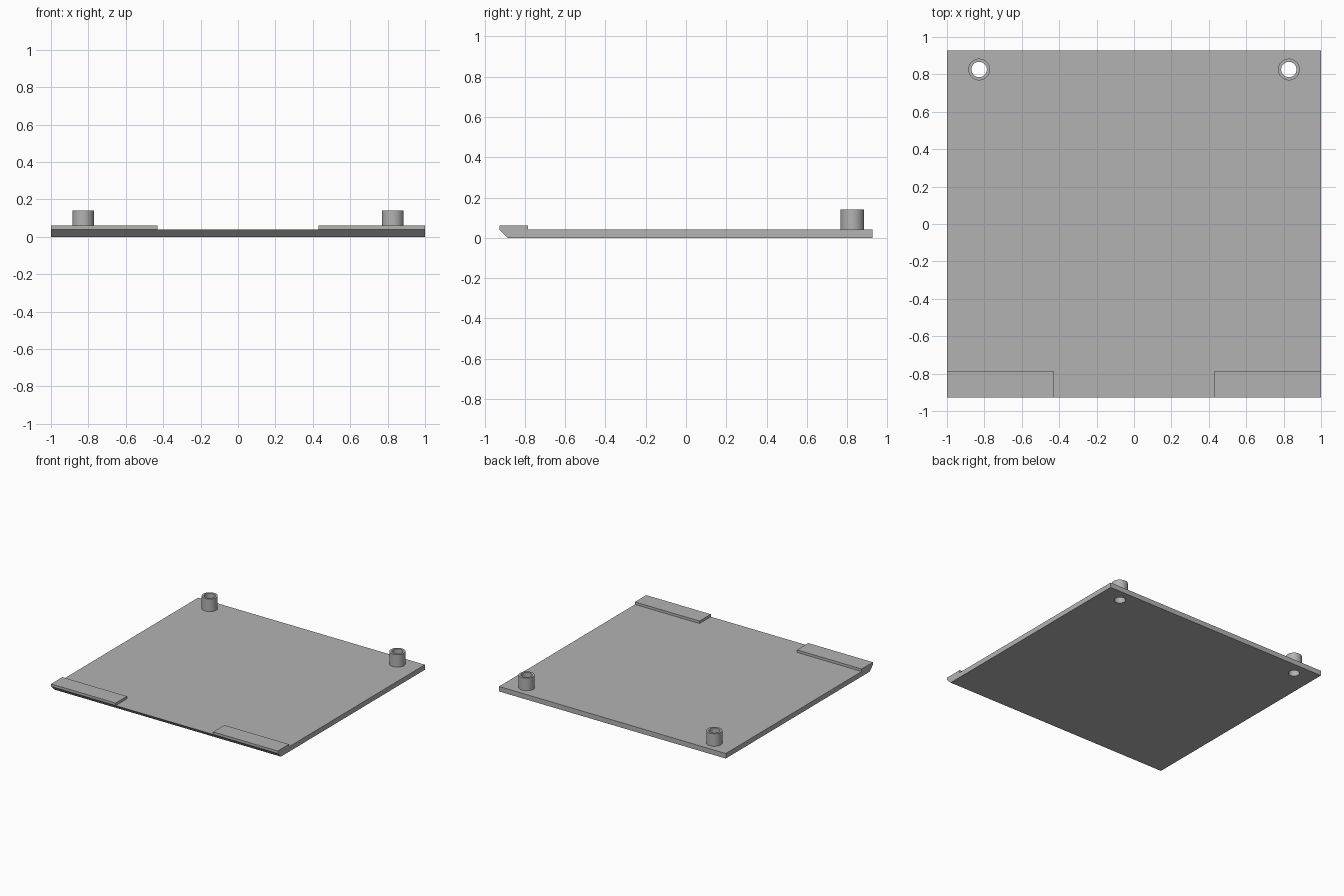
import bpy
import bmesh
from math import cos, sin, tau, radians

cube = bpy.data.objects.get("Cube")
if cube:
    bpy.data.objects.remove(cube, do_unlink=True)

HALF_X, HALF_Y = 1.0, 0.927
PLATE_Z, TAB_Z, BOSS_Z = 0.04, 0.06, 0.14
BOSS_X, BOSS_Y = 0.828, 0.826
OUTER_R, INNER_R = 0.058, 0.041
SEGMENTS = 48

grey = bpy.data.materials.new("light_grey")
grey.use_nodes = True
colour = (0.45, 0.45, 0.45, 1)
grey.diffuse_color = colour
grey.node_tree.nodes["Principled BSDF"].inputs["Base Color"].default_value = colour


def make_object(name, bm):
    bmesh.ops.recalc_face_normals(bm, faces=bm.faces)
    mesh = bpy.data.meshes.new(name)
    bm.to_mesh(mesh)
    bm.free()
    mesh.materials.append(grey)
    obj = bpy.data.objects.new(name, mesh)
    bpy.context.collection.objects.link(obj)
    return obj


def extrude_profile(name, profile, x0, x1):
    """Extrude a (y, z) side profile along x."""
    bm = bmesh.new()
    face = bm.faces.new([bm.verts.new((x0, y, z)) for y, z in profile])
    out = bmesh.ops.extrude_face_region(bm, geom=[face])
    verts = [v for v in out["geom"] if isinstance(v, bmesh.types.BMVert)]
    bmesh.ops.translate(bm, verts=verts, vec=(x1 - x0, 0, 0))
    return make_object(name, bm)


def tube(name, x, y, z0, z1, r_out, r_in):
    """Ring section swept round a vertical axis; r_in of 0 gives a solid rod."""
    bm = bmesh.new()

    def ring(r, z):
        return [bm.verts.new((x + r * cos(tau * i / SEGMENTS),
                              y + r * sin(tau * i / SEGMENTS), z))
                for i in range(SEGMENTS)]

    rings = [ring(r_out, z0), ring(r_out, z1)]
    if r_in:
        rings += [ring(r_in, z1), ring(r_in, z0)]
        pairs = list(zip(rings, rings[1:]))
    else:
        pairs = [(rings[0], rings[1])]
        bm.faces.new(rings[0])
        bm.faces.new(rings[1])
    for a, b in pairs:
        for i in range(SEGMENTS):
            j = (i + 1) % SEGMENTS
            bm.faces.new((a[i], a[j], b[j], b[i]))
    return make_object(name, bm)


def smooth(obj):
    bpy.ops.object.select_all(action="DESELECT")
    obj.select_set(True)
    bpy.context.view_layer.objects.active = obj
    bpy.ops.object.shade_smooth_by_angle(angle=radians(30))


# Base plate with a bevelled lower front edge
plate = extrude_profile("base_plate", [
    (-HALF_Y + PLATE_Z, 0), (HALF_Y, 0), (HALF_Y, PLATE_Z), (-HALF_Y, PLATE_Z),
], -HALF_X, HALF_X)

for side, sign in (("left", 1), ("right", -1)):
    # Raised front tab
    extrude_profile(f"{side}_front_tab", [
        (-HALF_Y, PLATE_Z), (-0.785, PLATE_Z), (-0.785, TAB_Z), (-HALF_Y, TAB_Z),
    ], sign * 0.43, sign * HALF_X)

    # Hollow screw boss
    smooth(tube(f"{side}_screw_boss", sign * BOSS_X, BOSS_Y,
                PLATE_Z, BOSS_Z, OUTER_R, INNER_R))

    # Screw hole through the plate
    cutter = tube(f"{side}_hole_cutter", sign * BOSS_X, BOSS_Y,
                  -0.1, 0.1, INNER_R, 0)
    cutter.hide_render = True
    cutter.hide_viewport = True
    cut = plate.modifiers.new(f"{side}_screw_hole", "BOOLEAN")
    cut.operation = "DIFFERENCE"
    cut.solver = "EXACT"
    cut.object = cutter
